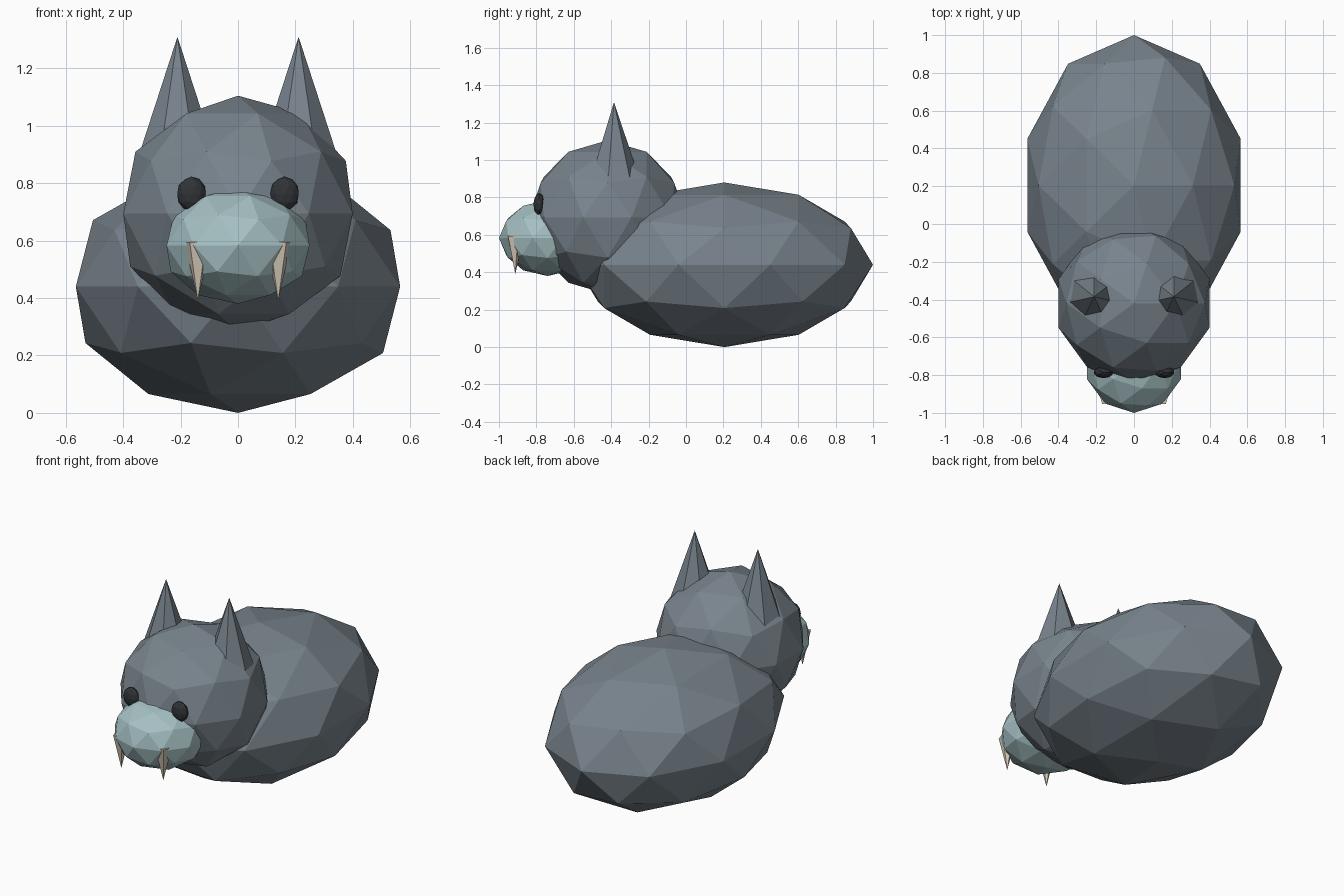
import bpy

if "Cube" in bpy.data.objects:
    bpy.data.objects.remove(bpy.data.objects["Cube"])


def material(name, rgb):
    m = bpy.data.materials.new(name)
    m.diffuse_color = (*rgb, 1.0)
    m.use_nodes = True
    m.node_tree.nodes["Principled BSDF"].inputs["Base Color"].default_value = m.diffuse_color
    return m


FUR = material("slate_fur", (0.19, 0.23, 0.265))
PALE = material("pale_muzzle", (0.38, 0.53, 0.55))
DARK = material("dark_eye", (0.03, 0.032, 0.036))
IVORY = material("ivory", (0.66, 0.59, 0.47))


def finish(name, mat):
    ob = bpy.context.object
    ob.name = name
    ob.data.materials.append(mat)
    return ob


def blob(name, loc, radii, mat):
    """Flat-faced 80-sided ball stretched to an ellipsoid."""
    bpy.ops.mesh.primitive_ico_sphere_add(subdivisions=2, radius=1, location=loc)
    ob = finish(name, mat)
    ob.scale = radii
    return ob


def spike(name, x, y, base_z, tip_z, radius, sides, mat):
    """Cone from base_z to tip_z, pointing up or down."""
    up = tip_z > base_z
    bpy.ops.mesh.primitive_cone_add(
        vertices=sides, radius1=radius if up else 0, radius2=0 if up else radius,
        depth=abs(tip_z - base_z), location=(x, y, (base_z + tip_z) / 2))
    return finish(name, mat)


# Body, head and muzzle
blob("body", (0, 0.205, 0.44), (0.594, 0.795, 0.44), FUR)
blob("head", (0, -0.42, 0.694), (0.42, 0.42, 0.411), FUR)
blob("muzzle", (0, -0.74, 0.583), (0.262, 0.26, 0.203), PALE)

# Paired eyes, ears and fangs
for side, s in (("left", -1), ("right", 1)):
    blob(f"eye_{side}", (s * 0.162, -0.785, 0.763), (0.052, 0.031, 0.06), DARK)
    spike(f"ear_{side}", s * 0.211, -0.385, 0.87, 1.31, 0.147, 7, FUR)
    spike(f"fang_{side}", s * 0.14, -0.913, 0.595, 0.39, 0.048, 5, IVORY)
